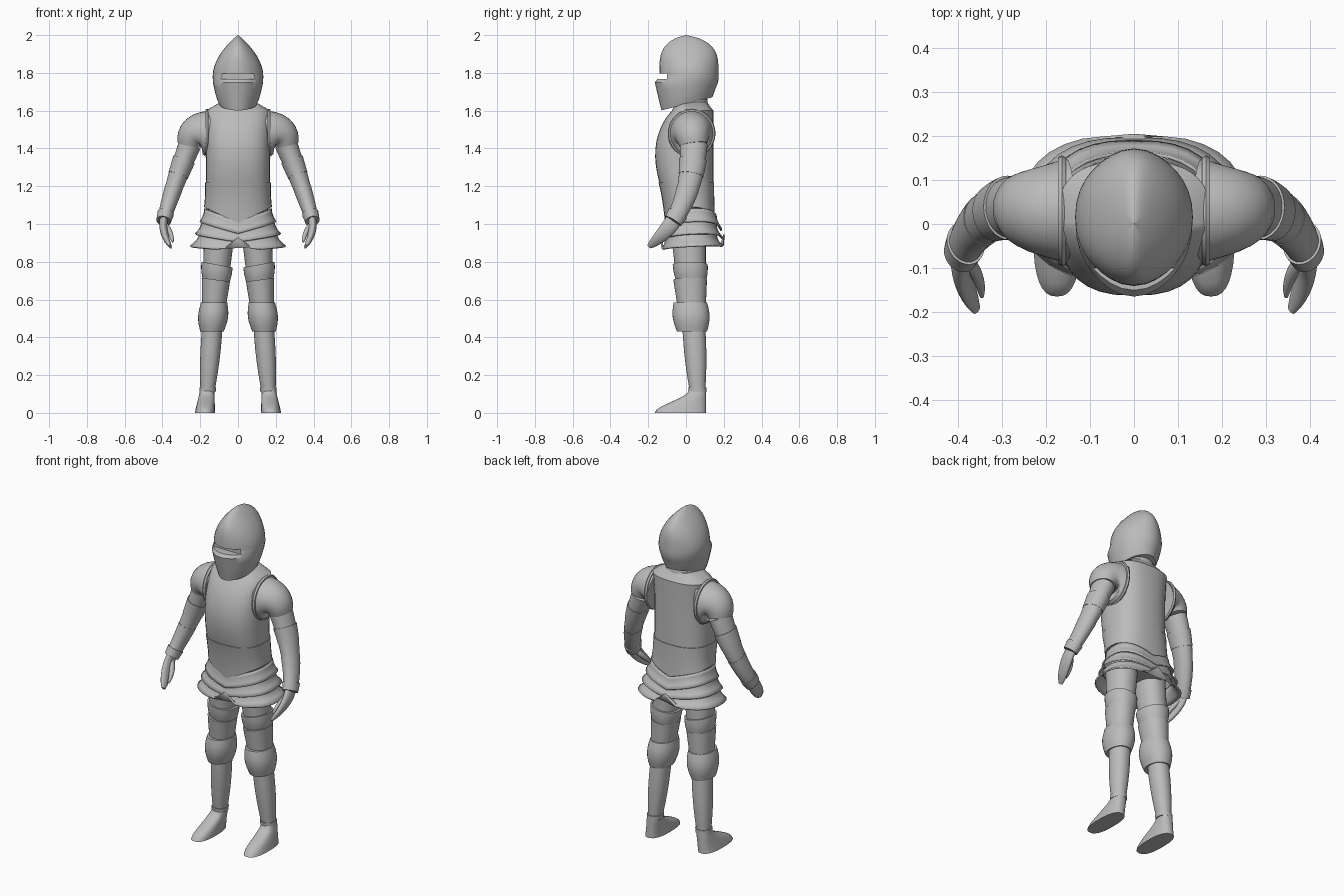
import bpy, bmesh
from math import sin, cos, pi, radians
from mathutils import Vector

if "Cube" in bpy.data.objects:
    bpy.data.objects.remove(bpy.data.objects["Cube"])

steel = bpy.data.materials.new("plain_steel")
steel.use_nodes = True
grey = (0.5, 0.5, 0.5, 1)
steel.diffuse_color = grey
steel.node_tree.nodes["Principled BSDF"].inputs["Base Color"].default_value = grey
SEGMENTS = 32


def mix(start, end, amount):
    return start + (end - start) * amount


def steps(count):
    return [index / count for index in range(count + 1)]


def bend(start, control, end, amount):
    """Point on a curve that leaves start towards control and arrives at end."""
    return mix(mix(start, control, amount), mix(control, end, amount), amount)


def signed_power(value, exponent):
    return abs(value) ** exponent * (1 if value >= 0 else -1)


def oval(z, width, front, back, centre=0, square=2.5, dip=0, tilt_x=0, tilt_y=0, ridge=0):
    """Level rounded ring; dip lowers its middle, tilts slope it, ridge points its front and back."""
    ring = []
    for index in range(SEGMENTS):
        angle = 2 * pi * index / SEGMENTS
        across = signed_power(cos(angle), 2 / square)
        along = signed_power(sin(angle), 2 / square)
        along *= 1 - ridge + ridge * abs(along) ** 7
        y = mix(front, back, (along + 1) / 2)
        drop = dip * (1 - abs(across))
        ring.append(Vector((centre + width * across, y, z - drop + tilt_x * across + tilt_y * y)))
    return ring


def loft(name, rings, side=1, capped=True):
    """Skin a list of rings; side -1 mirrors the part."""
    bm = bmesh.new()
    loops = [[bm.verts.new((p.x * side, p.y, p.z)) for p in ring] for ring in rings]
    for lower, upper in zip(loops, loops[1:]):
        for i in range(SEGMENTS):
            bm.faces.new((lower[i - 1], lower[i], upper[i], upper[i - 1]))
    if capped:
        for loop in (loops[0], loops[-1]):
            hub = bm.verts.new(sum((v.co for v in loop), Vector()) / SEGMENTS)
            for i in range(SEGMENTS):
                bm.faces.new((loop[i - 1], loop[i], hub))
    bmesh.ops.recalc_face_normals(bm, faces=bm.faces)
    mesh = bpy.data.meshes.new(name)
    bm.to_mesh(mesh)
    bm.free()
    mesh.materials.append(steel)
    part = bpy.data.objects.new(name, mesh)
    bpy.context.collection.objects.link(part)
    bpy.ops.object.select_all(action='DESELECT')
    part.select_set(True)
    bpy.context.view_layer.objects.active = part
    bpy.ops.object.shade_smooth_by_angle(angle=radians(35))
    return part


def tube(name, centres, sizes, side):
    """Loft oval rings square to a path; each size is (across, front to back)."""
    rings = []
    for i, (centre, size) in enumerate(zip(centres, sizes)):
        ahead = centres[min(i + 1, len(centres) - 1)]
        heading = (ahead - centres[max(i - 1, 0)]).normalized()
        across = heading.cross(Vector((0, 1, 0))).normalized() * size[0]
        deep = heading.cross(across).normalized() * size[1]
        angles = [2 * pi * k / SEGMENTS for k in range(SEGMENTS)]
        rings.append([centre + across * cos(a) + deep * sin(a) for a in angles])
    loft(name, rings, side)


# Helmet: beaked visor under a ridged skull that rises to a point
rings = []
for t in steps(4):
    rings.append(oval(mix(1.635, 1.75, t), mix(.1, .133, t ** .7), mix(-.13, -.165, t), mix(.14, .17, t),
                      square=2.1, tilt_y=.26 * (1 - t), ridge=.07))
for t in steps(14):
    h = t * .999
    depth = (1 - h ** 4) ** .7
    rings.append(oval(mix(1.78, 2, h), .134 * cos(h * pi / 2) ** .85, -.141 * depth, .172 * depth,
                      square=2.1, ridge=.07))
helmet = loft("helmet", rings)

# Eye slot cut through the visor front
bpy.ops.mesh.primitive_cube_add(size=1, location=(0, -.2, 1.783))
cutter = bpy.context.object
cutter.scale = (.2, .2, .03)
slot = helmet.modifiers.new("eye_slot", 'BOOLEAN')
slot.operation, slot.object = 'DIFFERENCE', cutter
bpy.context.view_layer.objects.active = helmet
bpy.ops.object.modifier_apply(modifier=slot.name)
bpy.data.objects.remove(cutter)


# Neck and torso
def chest_ring(z, grow=0, dip=0):
    s = (1.6 - z) * 2
    belly = .075 + .03 * s + .075 * sin(pi * s ** .8)
    return oval(z, .17 + grow, -belly - grow, .145 + grow, dip=dip)


loft("neck_guard", [oval(mix(1.58, 1.71, t), mix(.1, .085, t), -.055, mix(.125, .105, t), square=2)
                    for t in steps(2)])
collar = oval(1.645, .095, -.05, .11)
loft("breastplate", [collar] + [chest_ring(mix(1.6, 1.19, t)) for t in steps(10)])
loft("waist_plate", [chest_ring(mix(1.22, 1.09, t), .004 + .006 * t ** 3, .085 * t * t) for t in steps(6)])

# Pelvis and flared skirt of three overlapping lames
loft("pelvis", [oval(mix(1.1, .94, t), mix(.16, .12, t * t), mix(-.09, -.06, t), .14) for t in steps(3)])
for k, word in enumerate(("upper", "middle", "lower")):
    rings = []
    for t in steps(4):
        flare = t * t
        rings.append(oval(mix(1.08, 1.01, t) - .065 * k,
                          mix(.175 + .014 * k, .2 + .026 * k, flare),
                          mix(-.105, -.12 - .006 * k, flare),
                          mix(.16, .188 + .007 * k, flare),
                          dip=.055 - .02 * k, tilt_y=.05))
    if word == "lower":
        for point in rings[-1]:
            point.z += .07 * max(0, 1 - abs(point.x) / .08)
    lame = loft("skirt_" + word, rings, capped=False)
    lip = lame.modifiers.new("thickness", 'SOLIDIFY')
    lip.thickness, lip.offset = .008, 0


# Leg section: tapers and leans outward towards the ankle
def leg_ring(z, grow, forward, tilt):
    return oval(z, .035 + .048 * z + grow, .03 - .115 * z - grow - forward, .105 + grow,
                centre=.17 - .075 * z, square=2.15, tilt_x=tilt)


# Leg plates: top, bottom, thickness, bulge, upper lip, forward push, slope
leg_plates = {
    "thigh": (1, .75, 0, 0, 0, 0, 0),
    "thigh_upper_plate": (.785, .69, 0, .004, .01, 0, .015),
    "thigh_lower_plate": (.705, .56, 0, 0, .006, .01, .01),
    "knee_guard": (.585, .43, .006, .014, 0, .022, 0),
    "shin_plate": (.46, .11, -.003, .006, 0, 0, 0),
    "ankle_band": (.135, .11, .003, 0, 0, 0, 0),
}
# Arm bands: start and end as fractions from shoulder to wrist, then thickness
arm_bands = {
    "upper_arm_plate": (0, .3, 0),
    "elbow_guard": (.17, .36, .004),
    "forearm_upper_plate": (.32, .58, 0),
    "forearm_lower_plate": (.53, .95, 0),
    "cuff": (.88, 1, .004),
}
shoulder, elbow, wrist = Vector((.255, .04, 1.42)), Vector((.35, .04, 1.18)), Vector((.394, -.068, 1.015))
chest_side, shoulder_top = Vector((.155, .03, 1.48)), Vector((.245, .03, 1.5))
knuckles, fingertip = Vector((.402, -.11, .95)), Vector((.358, -.195, .88))
thumb_root, thumb_bend, thumb_tip = Vector((.385, -.08, .995)), Vector((.35, -.11, .95)), Vector((.346, -.165, .905))
arm_big, arm_small = Vector((.058, .071)), Vector((.035, .045))
cap_big, cap_small = Vector((.122, .118)), Vector((.066, .075))

for side, word in ((1, "left_"), (-1, "right_")):
    # Shoulder plate and the raised rim around the armhole
    tube(word + "shoulder_plate", [bend(chest_side, shoulder_top, shoulder, t) for t in steps(8)],
         [mix(cap_big, cap_small, t) for t in steps(8)], side)
    rim_step = Vector((.009, 0, 0))
    tube(word + "armhole_rim", [chest_side + rim_step * k for k in range(3)],
         [cap_big * (1.07 if k == 1 else 1.03) for k in range(3)], side)

    # Overlapping bands down the arm
    for part, (start, end, thick) in arm_bands.items():
        spots = [mix(start, end, t) for t in steps(4)]
        tube(word + part, [bend(shoulder, elbow, wrist, s) for s in spots],
             [mix(arm_big, arm_small, s) + Vector((thick, thick)) + arm_small * .06 * (1 - t)
              for s, t in zip(spots, steps(4))], side)

    # Flat hand with a separate thumb
    taper = [(1 - .9 * t * t) ** .5 for t in steps(8)]
    tube(word + "hand", [bend(wrist, knuckles, fingertip, t) for t in steps(8)],
         [(.022 * f, .043 * f) for f in taper], side)
    tube(word + "thumb", [bend(thumb_root, thumb_bend, thumb_tip, t) for t in steps(8)],
         [(.015 * f, .017 * f) for f in taper], side)

    # Leg plates
    for part, (top, bottom, thick, bulge, lip, forward, slope) in leg_plates.items():
        loft(word + part, [leg_ring(mix(top, bottom, t), thick + bulge * sin(pi * t) + lip * (1 - t), forward, slope)
                           for t in steps(8)], side)

    # Pointed foot sloping up to the ankle
    rings = []
    for t in steps(8):
        ease = t * t * (3 - 2 * t)
        rings.append(oval(.12 * t, mix(.054, .037, t), mix(-.165, .016, ease), .107, centre=mix(.175, .163, t)))
    loft(word + "foot", rings, side)
